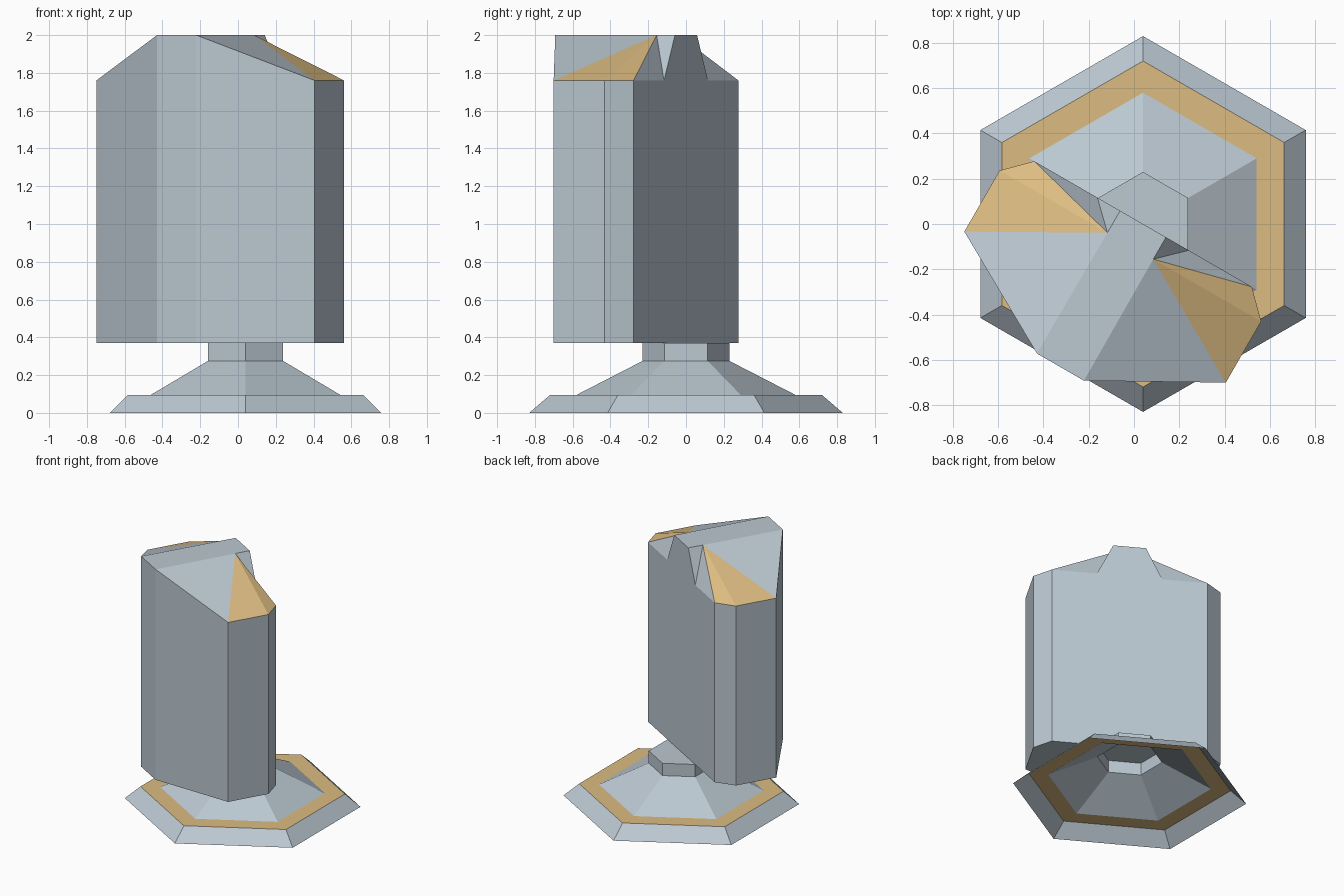
import bpy, bmesh
from math import radians, sin, cos, pi
from mathutils import Matrix

if "Cube" in bpy.data.objects:
    bpy.data.objects.remove(bpy.data.objects["Cube"])

CENTRE = Matrix.Translation((0.04, 0, 0))
gold = bpy.data.materials.new("gold_trim")
gold.diffuse_color = (0.72, 0.5, 0.22, 1)
gold.use_nodes = True
gold.node_tree.nodes["Principled BSDF"].inputs["Base Color"].default_value = gold.diffuse_color
grey = bpy.data.materials.new("slate_grey")
grey.diffuse_color = (0.5, 0.58, 0.64, 1)
grey.use_nodes = True
grey.node_tree.nodes["Principled BSDF"].inputs["Base Color"].default_value = grey.diffuse_color


def make(name, polys, matrix, mats):
    """Mesh from (points, material index) pairs, welded, with outward normals."""
    bm = bmesh.new()
    for pts, mi in polys:
        f = bm.faces.new([bm.verts.new(p) for p in pts])
        f.material_index = mi
    bmesh.ops.remove_doubles(bm, verts=bm.verts, dist=0.0005)
    bmesh.ops.recalc_face_normals(bm, faces=bm.faces)
    bm.transform(matrix)
    me = bpy.data.meshes.new(name)
    bm.to_mesh(me)
    bm.free()
    for m in mats:
        me.materials.append(m)
    ob = bpy.data.objects.new(name, me)
    bpy.context.collection.objects.link(ob)
    return ob


def hexagon(r, z):
    return [(r * cos(pi / 2 + i * pi / 3), r * sin(pi / 2 + i * pi / 3), z)
            for i in range(6)]


def hex_rings(name, profile, mat, cap=False):
    """Six-sided shell through a list of (radius, height)."""
    polys = []
    for a, b in zip(profile, profile[1:]):
        lo, hi = hexagon(*a), hexagon(*b)
        for i in range(6):
            j = (i + 1) % 6
            polys.append(([lo[i], lo[j], hi[j], hi[i]], 0))
    if cap:
        polys.append((hexagon(*profile[-1]), 0))
    return make(name, polys, CENTRE, [mat])


# Hollow hexagonal base: sloped skirt, gold rim, raised pedestal and neck
hex_rings("base_skirt", [(0.83, 0.0), (0.72, 0.095)], grey)
hex_rings("base_rim", [(0.72, 0.095), (0.58, 0.095)], gold)
hex_rings("pedestal", [(0.58, 0.095), (0.23, 0.275), (0.23, 0.37)], grey, cap=True)

# Body: mirrored prism with a faceted roof, pointing along its own -y
FLOOR, EAVE, TOP = 0.37, 1.76, 2.0
outline = [(0.12, -0.73, TOP), (0.667, -0.424, EAVE),
           (0.667, -0.112, EAVE), (0.555, 0.0, EAVE)]
peak = (0.117, -0.112, TOP)
notch = (0.233, 0.0, EAVE)
tab = (0.117, 0.0, TOP)


def flip(p):
    return (-p[0], p[1], p[2])


def foot(p):
    return (p[0], p[1], FLOOR)


nose, shoulder, side, back = outline
half = []
for a, b in zip(outline, outline[1:]):          # side walls
    half.append(([foot(a), foot(b), b, a], 0))
half += [([nose, shoulder, peak], 0),           # roof slope
         ([shoulder, side, peak], 1),           # gold facets
         ([side, back, peak], 1),
         ([back, notch, peak], 0),              # notch facets
         ([notch, tab, peak], 0)]
polys = half + [([flip(p) for p in pts], mi) for pts, mi in half]


def across(pts):
    return pts + [flip(p) for p in reversed(pts)]


polys += [(across([nose, peak, tab]), 0),                   # flat ridge
          (across([nose, foot(nose)]), 0),                  # front wall
          (across([foot(back), back, notch, tab]), 0),      # back wall
          (across([foot(p) for p in outline]), 0)]          # underside
make("body", polys, CENTRE @ Matrix.Rotation(radians(-30), 4, 'Z'), [grey, gold])
